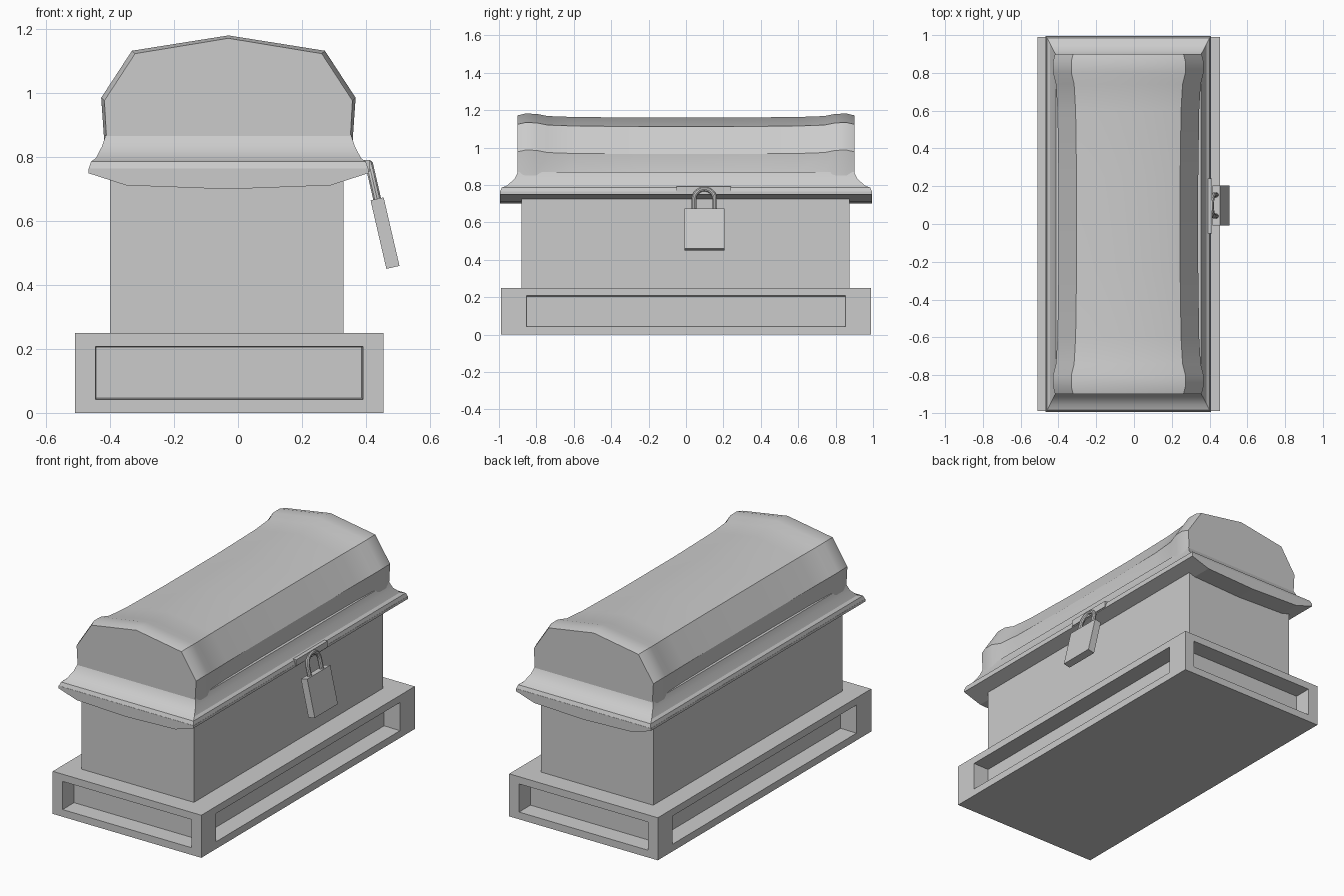
import bpy, bmesh, math
from mathutils import Matrix, Vector

if "Cube" in bpy.data.objects:
    bpy.data.objects.remove(bpy.data.objects["Cube"])

CX = -0.03  # centre line of the chest and lid


def finish(name, bm, smooth=False):
    bmesh.ops.recalc_face_normals(bm, faces=bm.faces)
    me = bpy.data.meshes.new(name)
    bm.to_mesh(me)
    bm.free()
    ob = bpy.data.objects.new(name, me)
    bpy.context.collection.objects.link(ob)
    if smooth:
        bpy.ops.object.select_all(action='DESELECT')
        ob.select_set(True)
        bpy.context.view_layer.objects.active = ob
        bpy.ops.object.shade_smooth_by_angle(angle=math.radians(25))
    return ob


def box_bm(lo, hi):
    lo, hi = Vector(lo), Vector(hi)
    bm = bmesh.new()
    bmesh.ops.create_cube(bm, size=1, matrix=Matrix.Translation((lo + hi) / 2)
                          @ Matrix.Diagonal((*(hi - lo), 1)))
    return bm


def loft(name, rings, closed=True, caps=True, smooth=False):
    bm = bmesh.new()
    vs = [[bm.verts.new(p) for p in r] for r in rings]
    n = len(vs[0])
    for a, b in zip(vs, vs[1:]):
        for i in range(n if closed else n - 1):
            j = (i + 1) % n
            bm.faces.new((a[i], a[j], b[j], b[i]))
    if caps:
        bm.faces.new(vs[0])
        bm.faces.new(vs[-1])
    return finish(name, bm, smooth)


# Plinth with a recessed panel on each of its four sides
bm = box_bm((-0.51, -0.99, 0), (0.455, 0.99, 0.25))
bm.normal_update()
for f in [f for f in bm.faces if abs(f.normal.z) < 0.5]:
    axis = 0 if abs(f.normal.y) > 0.5 else 1
    bmesh.ops.inset_individual(bm, faces=[f], thickness=0.06)
    extra = 0.022 if axis == 0 else 0.095
    mid = f.calc_center_median()[axis]
    for v in f.verts:
        v.co[axis] -= math.copysign(extra, v.co[axis] - mid)
    bmesh.ops.inset_individual(bm, faces=[f], thickness=0.005, depth=-0.1)
finish("plinth", bm)

# Chest body
finish("chest_body", box_bm((-0.40, -0.88, 0.25), (0.33, 0.875, 0.735)))

# Lid rim: sagging underside profile run along the length
half = [(0.438, 0.765), (0.438, 0.75), (0.32, 0.712)]
prof = half + [(0, 0.70)] + [(-x, z) for x, z in reversed(half)]
loft("lid_rim", [[(CX + x, y, z) for x, z in prof] for y in (-0.995, 0.995)])

# Flared skirt between rim and dome
rings = []
for hx, hy, z in [(0.438, 0.995, 0.762), (0.43, 0.985, 0.786), (0.415, 0.955, 0.797),
                  (0.395, 0.915, 0.835), (0.384, 0.898, 0.87)]:
    rings.append([(CX + sx * hx, sy * hy, z)
                  for sx, sy in ((-1, -1), (1, -1), (1, 1), (-1, 1))])
loft("lid_skirt", rings, smooth=True)

# Faceted dome: wider raised bands at both ends, slightly waisted middle
stations = []
for y, grow, top in [(0.90, -0.01, 1.172), (0.86, 0, 1.181), (0.80, 0, 1.18),
                     (0.74, -0.015, 1.168), (0.60, -0.023, 1.163), (0.25, -0.028, 1.16)]:
    side = [(0.39 + grow * 0.4, 0.83), (0.39 + grow * 0.8, 0.87),
            (0.398 + grow, top - 0.195), (0.302 + grow, top - 0.048)]
    sec = side + [(0, top)] + [(-x, z) for x, z in reversed(side)]
    stations.append((y, sec))
full = [(-y, s) for y, s in stations] + stations[::-1]
loft("lid_dome", [[(CX + x, y, z) for x, z in s] for y, s in full], smooth=True)

# Hasp plate on the rim
finish("hasp", box_bm((0.385, -0.05, 0.755), (0.413, 0.24, 0.792)))

# Padlock, hanging at an angle
tilt = Matrix.Translation((0.46, 0.098, 0.5625)) @ Matrix.Rotation(math.radians(-13), 4, 'Y')
bm = box_bm((-0.021, -0.107, -0.11), (0.021, 0.107, 0.11))
bm.transform(tilt)
finish("padlock_body", bm)

# Shackle: round bar swept along an arch
R, r, top = 0.056, 0.013, 0.165
path = [(-R, 0.10, math.pi)]
path += [(R * math.cos(a), top + R * math.sin(a), a)
         for a in (math.pi * (1 - i / 12) for i in range(13))]
path += [(R, 0.10, 0)]
rings = []
for py, pz, a in path:
    ring = []
    for k in range(10):
        t = k * math.tau / 10
        out = r * math.cos(t)
        ring.append(tilt @ Vector((r * math.sin(t), py + out * math.cos(a), pz + out * math.sin(a))))
    rings.append(ring)
loft("padlock_shackle", rings, smooth=True)
